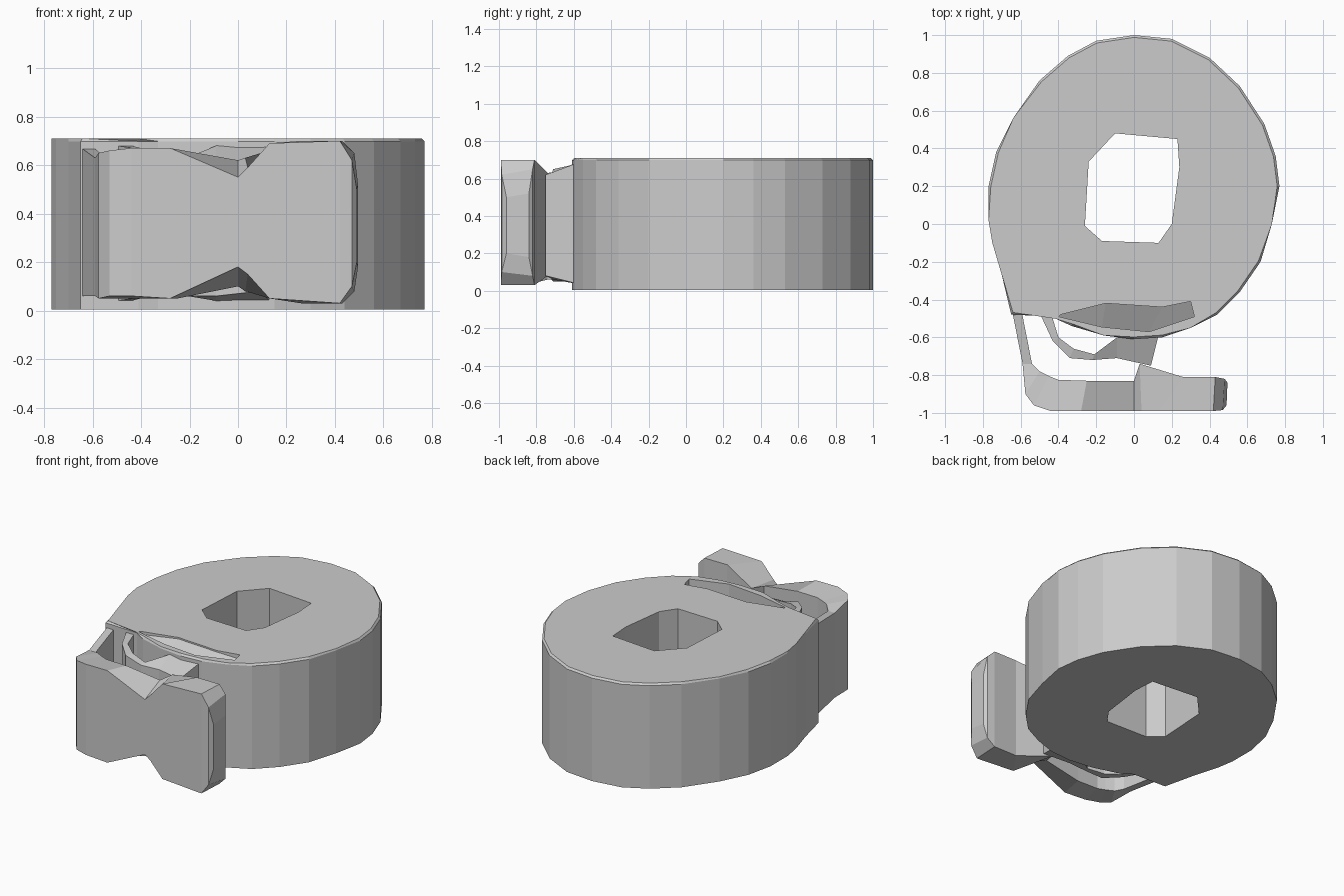
import bpy, bmesh


def make_object(name, bm):
    bmesh.ops.recalc_face_normals(bm, faces=bm.faces)
    mesh = bpy.data.meshes.new(name)
    bm.to_mesh(mesh)
    bm.free()
    obj = bpy.data.objects.new(name, mesh)
    bpy.context.collection.objects.link(obj)
    return obj


def prism(name, outline, z0, z1, bevel=0.0):
    bm = bmesh.new()
    lo = [bm.verts.new((x, y, z0)) for x, y in outline]
    hi = [bm.verts.new((x, y, z1)) for x, y in outline]
    n = len(outline)
    bm.faces.new(lo[::-1])
    top = bm.faces.new(hi)
    for i in range(n):
        j = (i + 1) % n
        bm.faces.new((lo[i], lo[j], hi[j], hi[i]))
    if bevel:
        bmesh.ops.bevel(bm, geom=list(top.edges), offset=bevel, segments=1, affect='EDGES')
    return make_object(name, bm)


def cut(target, cutter):
    mod = target.modifiers.new("cut", 'BOOLEAN')
    mod.operation = 'DIFFERENCE'
    mod.solver = 'EXACT'
    mod.object = cutter
    cutter.hide_render = True
    cutter.hide_set(True)


def band(name, sections):
    """Loft of four-sided sections: outer xy, inner xy, outer z pair, inner z pair."""
    bm = bmesh.new()
    rings = []
    for ox, oy, ix, iy, oz, iz in sections:
        rings.append([bm.verts.new(p) for p in (
            (ox, oy, oz[0]), (ox, oy, oz[1]), (ix, iy, iz[1]), (ix, iy, iz[0]))])
    for a, b in zip(rings, rings[1:]):
        for i in range(4):
            j = (i + 1) % 4
            bm.faces.new((a[i], a[j], b[j], b[i]))
    bm.faces.new(rings[0])
    bm.faces.new(rings[-1][::-1])
    return make_object(name, bm)


# Wound roll body
roll = prism("roll_body", [
    (0, 1), (-0.2, 0.97), (-0.35, 0.89), (-0.5, 0.76), (-0.64, 0.56), (-0.73, 0.38),
    (-0.77, 0.2), (-0.77, 0.02), (-0.75, -0.1), (-0.70, -0.27), (-0.65, -0.48),
    (-0.41, -0.49), (-0.33, -0.54), (-0.16, -0.59), (0, -0.61), (0.15, -0.60),
    (0.3, -0.55), (0.44, -0.48), (0.56, -0.36), (0.67, -0.2), (0.73, 0),
    (0.77, 0.2), (0.75, 0.36), (0.69, 0.53), (0.56, 0.73), (0.4, 0.88), (0.2, 0.98)],
    0.005, 0.71, 0.012)

# Open core
cut(roll, prism("core_cutter", [
    (-0.10, 0.48), (-0.24, 0.33), (-0.26, -0.01), (-0.17, -0.09), (0.13, -0.10),
    (0.20, 0.0), (0.24, 0.3), (0.23, 0.45)], -0.2, 1))

# Shallow dip between the outer layers at the front
dip = band("layer_dip_cutter", [
    (-0.40, -0.49, -0.39, -0.48, (0.69, 0.9), (0.69, 0.9)),
    (-0.17, -0.545, -0.15, -0.42, (0.64, 0.9), (0.70, 0.9)),
    (0.08, -0.57, 0.15, -0.44, (0.62, 0.9), (0.70, 0.9)),
    (0.32, -0.49, 0.30, -0.41, (0.66, 0.9), (0.68, 0.9))])
cut(roll, dip)

# Loose end: leaves the left side, turns the corner, pinches, then flares
L, R = (0.05, 0.65), (0.03, 0.70)
band("loose_end", [
    (-0.645, -0.46, -0.595, -0.46, (0.06, 0.67), (0.06, 0.67)),
    (-0.59, -0.74, -0.54, -0.74, (0.06, 0.63), (0.06, 0.63)),
    (-0.575, -0.90, -0.50, -0.78, L, L),
    (-0.53, -0.96, -0.45, -0.805, (0.06, 0.66), L),
    (-0.44, -0.99, -0.40, -0.825, (0.06, 0.67), L),
    (-0.28, -0.99, -0.25, -0.83, (0.05, 0.67), L),
    (0.0, -0.99, 0.0, -0.83, (0.18, 0.55), (0.10, 0.62)),
    (0.04, -0.99, 0.03, -0.74, (0.15, 0.59), (0.08, 0.63)),
    (0.13, -0.99, 0.26, -0.81, (0.05, 0.69), R),
    (0.42, -0.99, 0.43, -0.81, R, R),
    (0.47, -0.985, 0.48, -0.82, (0.10, 0.62), (0.08, 0.65)),
    (0.49, -0.96, 0.495, -0.84, (0.20, 0.50), (0.18, 0.52))])

# Lifted inner layer between roll and loose end
band("inner_fold", [
    (-0.50, -0.47, -0.44, -0.47, (0.04, 0.68), (0.04, 0.68)),
    (-0.43, -0.62, -0.40, -0.60, (0.05, 0.67), (0.05, 0.67)),
    (-0.34, -0.71, -0.32, -0.66, (0.05, 0.65), (0.05, 0.65)),
    (-0.22, -0.72, -0.21, -0.69, (0.06, 0.62), (0.06, 0.63)),
    (-0.09, -0.71, -0.09, -0.60, (0.06, 0.62), (0.04, 0.68)),
    (0.09, -0.75, 0.13, -0.59, (0.08, 0.62), (0.04, 0.68))])
